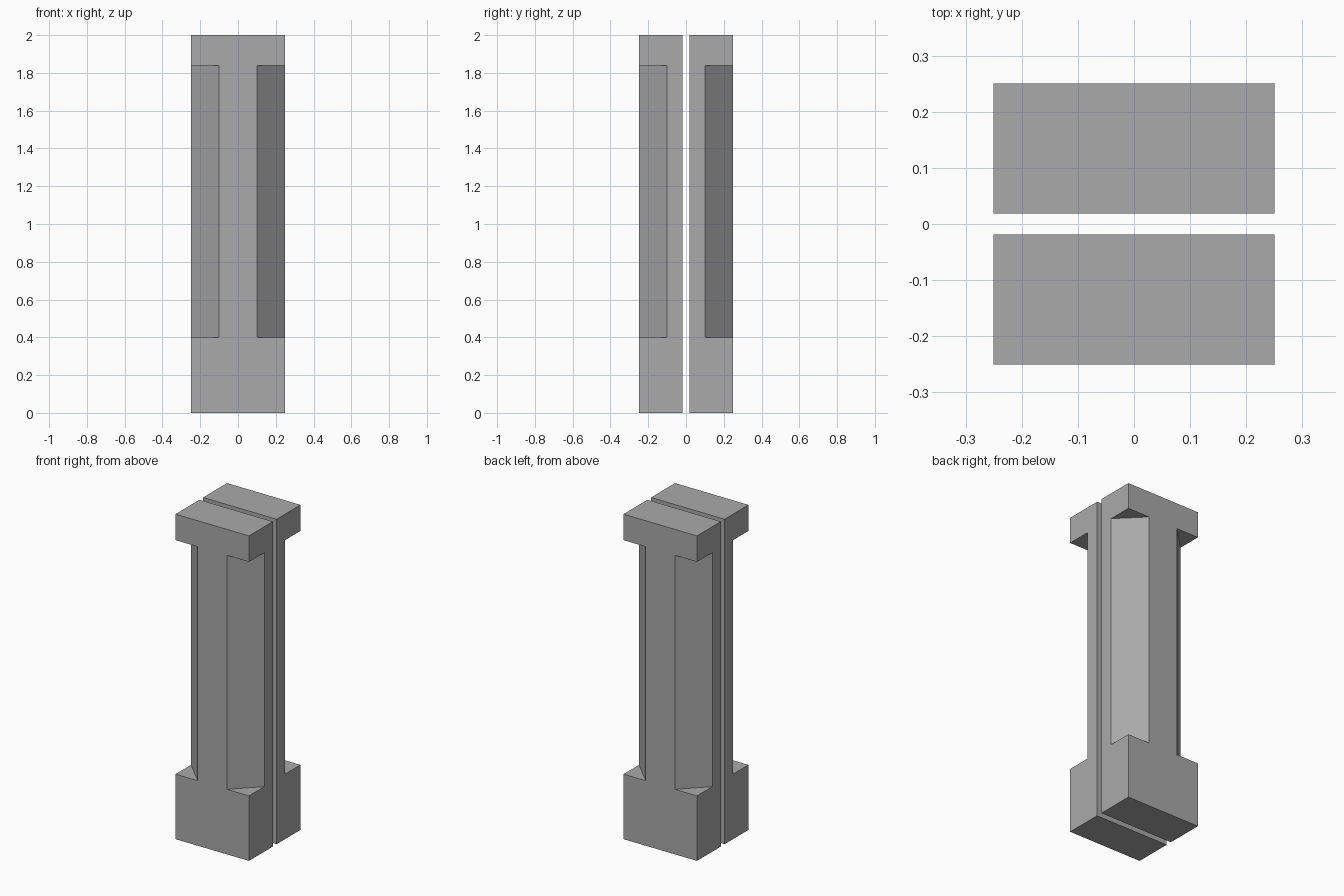
import bpy
import math

HALF = 0.25          # half width of the post
GAP = 0.0185         # half of the slot between the two halves
FLAT = 0.10          # half width of the flat strip between chamfers
BASE_TOP, CAP_BOTTOM, HEIGHT = 0.40, 1.84, 2.0

cube = bpy.data.objects.get("Cube")
if cube:
    bpy.data.objects.remove(cube, do_unlink=True)

grey = bpy.data.materials.new("mid_grey")
grey.use_nodes = True
colour = (0.4, 0.4, 0.4, 1)
grey.diffuse_color = colour
grey.node_tree.nodes["Principled BSDF"].inputs["Base Color"].default_value = colour


def box(name, size, centre, turn=0):
    bpy.ops.mesh.primitive_cube_add(size=1, location=centre, rotation=(0, 0, turn))
    ob = bpy.context.object
    ob.name = name
    ob.scale = size
    bpy.ops.object.transform_apply(location=True, rotation=True, scale=True)
    return ob


def post_half(name, side):
    # Full-height slab on one side of the slot
    depth = HALF - GAP
    slab = box(name, (2 * HALF, depth, HEIGHT), (0, side * (GAP + depth / 2), HEIGHT / 2))
    slab.data.materials.append(grey)
    # Stopped chamfers on the two outer corners
    width = 0.4
    reach = (HALF + FLAT) / 2 + width / 2 * math.sqrt(0.5)
    for sx in (-1, 1):
        cutter = box("chamfer_cutter", (width, width, CAP_BOTTOM - BASE_TOP),
                     (sx * reach, side * reach, (BASE_TOP + CAP_BOTTOM) / 2), math.pi / 4)
        cutter.hide_render = True
        bpy.context.view_layer.objects.active = slab
        cut = slab.modifiers.new("chamfer", 'BOOLEAN')
        cut.operation = 'DIFFERENCE'
        cut.solver = 'EXACT'
        cut.object = cutter
        bpy.ops.object.modifier_apply(modifier=cut.name)
        bpy.data.objects.remove(cutter, do_unlink=True)


post_half("front_post_half", -1)
post_half("back_post_half", 1)
